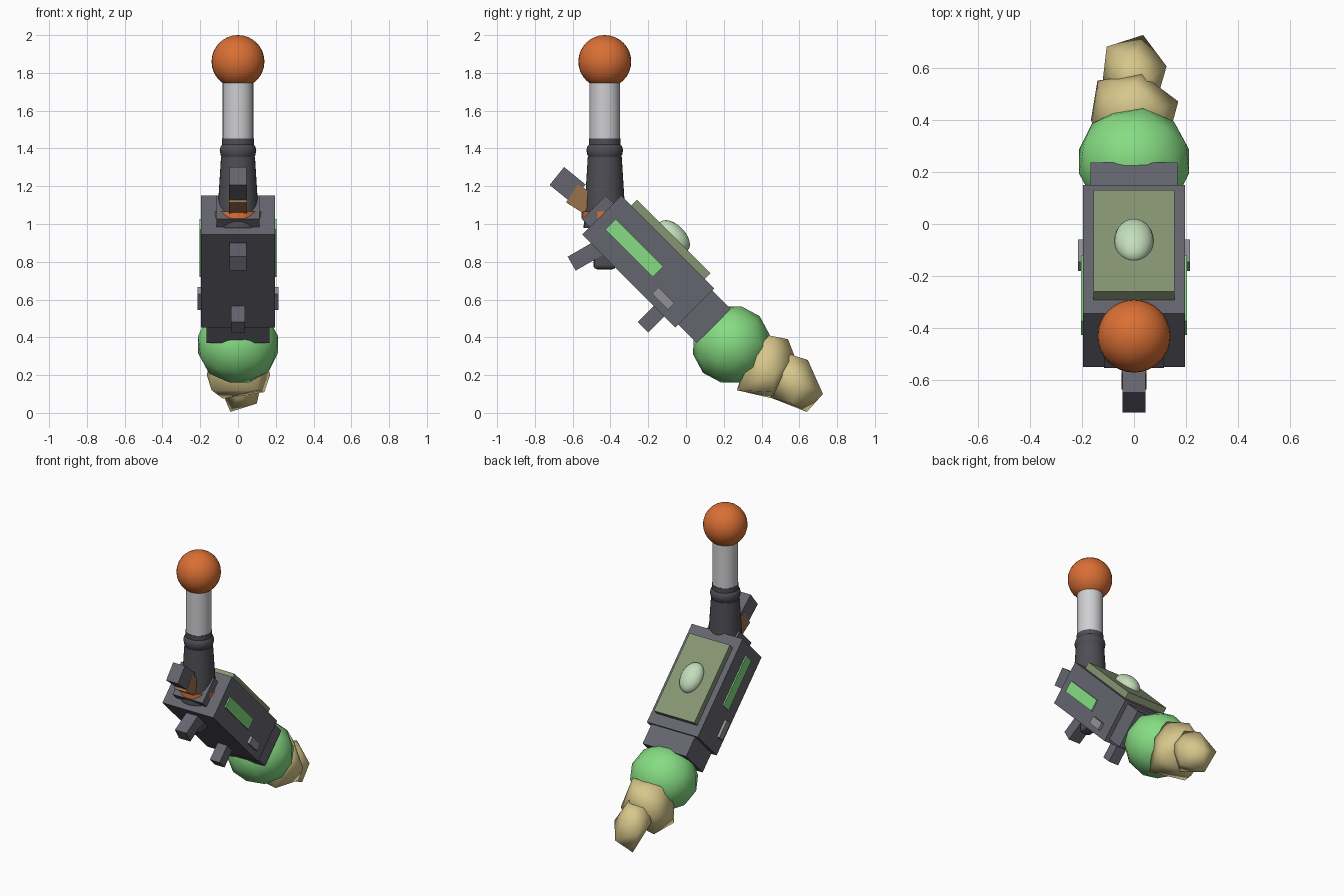
import bpy, bmesh, math
from mathutils import Matrix, Vector

if "Cube" in bpy.data.objects:
    bpy.data.objects.remove(bpy.data.objects["Cube"])


def material(name, r, g, b):
    m = bpy.data.materials.new(name)
    m.use_nodes = True
    m.diffuse_color = (r, g, b, 1)
    m.node_tree.nodes["Principled BSDF"].inputs["Base Color"].default_value = (r, g, b, 1)
    return m


GREY = material("slate grey", .13, .13, .16)
DARK = material("charcoal", .075, .076, .09)
LIGHT = material("steel grey", .29, .29, .31)
ROD = material("pale grey", .62, .62, .64)
ORANGE = material("orange", .70, .16, .035)
GREEN = material("bright green", .24, .72, .23)
OLIVE = material("olive panel", .24, .30, .17)
MINT = material("mint glass", .55, .73, .50)
CREAM = material("cream", .68, .57, .26)
BROWN = material("brown", .33, .17, .075)

TILT = Matrix.Rotation(math.radians(-45), 4, "X")


def add(name, bm, mat, matrix=Matrix(), smooth=None):
    bmesh.ops.recalc_face_normals(bm, faces=bm.faces[:])
    me = bpy.data.meshes.new(name)
    bm.to_mesh(me)
    bm.free()
    me.materials.append(mat)
    me.transform(matrix)
    ob = bpy.data.objects.new(name, me)
    bpy.context.collection.objects.link(ob)
    if smooth:
        bpy.ops.object.select_all(action="DESELECT")
        ob.select_set(True)
        bpy.context.view_layer.objects.active = ob
        bpy.ops.object.shade_smooth_by_angle(angle=math.radians(smooth))
    return ob


def block(name, mat, x, y, z, matrix=TILT):
    """Box from x, y and z ranges in the frame of the given matrix."""
    bm = bmesh.new()
    bmesh.ops.create_cube(bm, size=1)
    for v in bm.verts:
        v.co = [r[0] if c < 0 else r[1] for c, r in zip(v.co, (x, y, z))]
    return add(name, bm, mat, matrix)


def turned_block(name, mat, centre, size, degrees):
    m = Matrix.Translation(centre) @ Matrix.Rotation(math.radians(degrees), 4, "X")
    return block(name, mat, *[(-s / 2, s / 2) for s in size], m)


def ball(name, mat, centre, radii, matrix=Matrix(), segments=32, rings=16):
    bm = bmesh.new()
    bmesh.ops.create_uvsphere(bm, u_segments=segments, v_segments=rings, radius=1)
    m = matrix @ Matrix.Translation(centre) @ Matrix.Diagonal((*radii, 1))
    return add(name, bm, mat, m, 180)


def lathe(name, mat, profile, sides=32):
    """Turned solid on the upright stick axis, from (radius, height) points."""
    bm = bmesh.new()
    rings = []
    for r, z in profile:
        rings.append([bm.verts.new((r * math.cos(a), r * math.sin(a), z))
                      for a in (2 * math.pi * i / sides for i in range(sides))])
    for lo, hi in zip(rings, rings[1:]):
        for i in range(sides):
            j = (i + 1) % sides
            bm.faces.new((lo[i], lo[j], hi[j], hi[i]))
    bm.faces.new(rings[0])
    bm.faces.new(rings[-1])
    return add(name, bm, mat, Matrix.Translation((0, -.43, 0)), 35)


def chunk(name, mat, points):
    """Rough stone-like lump: the hull of a few points."""
    bm = bmesh.new()
    for p in points:
        bm.verts.new(p)
    hull = bmesh.ops.convex_hull(bm, input=bm.verts[:])
    loose = {v for v in hull["geom_interior"] if isinstance(v, bmesh.types.BMVert)}
    bmesh.ops.delete(bm, geom=list(loose), context="VERTS")
    return add(name, bm, mat, Matrix(), 180)


# Tilted body, its rear collar and nose plate
block("body", GREY, (-.195, .195), (-1.056, -.36), (.28, .571))
block("rear_collar", GREY, (-.167, .167), (-.42, -.222), (.302, .556))
block("nose_plate", GREY, (-.115, .115), (-1.115, -1.05), (.335, .513))

# Top panel with glass dome
block("top_panel", OLIVE, (-.155, .155), (-.982, -.431), (.55, .615))
ball("dome", MINT, (0, -.707, .615), (.075, .105, .06), TILT)

# Side strips and side studs
for side, s in (("left", 1), ("right", -1)):
    block(side + "_strip", GREEN, sorted((s * .18, s * .204)), (-.988, -.633), (.385, .462))
    block(side + "_stud", LIGHT, sorted((s * .18, s * .214)), (-.573, -.453), (.318, .368))

# Pegs below the body
block("rear_peg", GREY, (-.037, .037), (-.52, -.442), (.159, .32))
turned_block("front_peg", GREY, (0, -.51, .845), (.088, .22, .085), 30)
socket = block("stick_socket", DARK, (-.04, .04), (-.49, -.37), (.76, .95), Matrix())
bevel = socket.modifiers.new("rounded", "BEVEL")
bevel.width = .02
bevel.segments = 2

# Front sight and its bracket
turned_block("front_sight", GREY, (0, -.627, 1.208), (.09, .146, .122), -39)
turned_block("sight_bracket", BROWN, (0, -.557, 1.133), (.094, .11, .115), -32)

# Upright stick
lathe("stick_ring", ORANGE, [(.122, 1.03), (.122, 1.065)])
lathe("stick_base", DARK, [(.112, .98), (.106, 1.1), (.09, 1.355)])
lathe("stick_collar", DARK, [(.08, 1.345), (.092, 1.365), (.097, 1.39), (.092, 1.41),
                             (.084, 1.42), (.084, 1.452)])
lathe("stick_rod", ROD, [(.081, 1.45), (.081, 1.8)])
ball("stick_ball", ORANGE, (0, -.43, 1.86), (.14, .14, .14))

# Rear bulb
bm = bmesh.new()
bmesh.ops.create_icosphere(bm, subdivisions=2, radius=1)
add("rear_bulb", bm, GREEN,
    Matrix.Translation((0, .24, .362)) @ TILT @ Matrix.Diagonal((.222, .212, .212, 1)), 180)

# Tail lumps
chunk("tail_lump_inner", CREAM, [
    (.17, .47, .2), (-.14, .55, .24), (.03, .575, .3), (-.165, .4, .2), (0, .54, .39),
    (.1, .44, .41), (-.08, .465, .075), (.14, .46, .11), (-.14, .33, .12), (.1, .27, .12),
    (-.1, .43, .4), (.14, .36, .32), (-.14, .33, .32)])
chunk("tail_lump_outer", CREAM, [
    (.035, .725, .1), (-.04, .64, .005), (-.105, .68, .16), (.125, .605, .17), (0, .645, .28),
    (.1, .56, .05), (-.12, .55, .2), (.05, .55, .31), (-.08, .53, .29), (0, .45, .08),
    (.08, .45, .25)])
